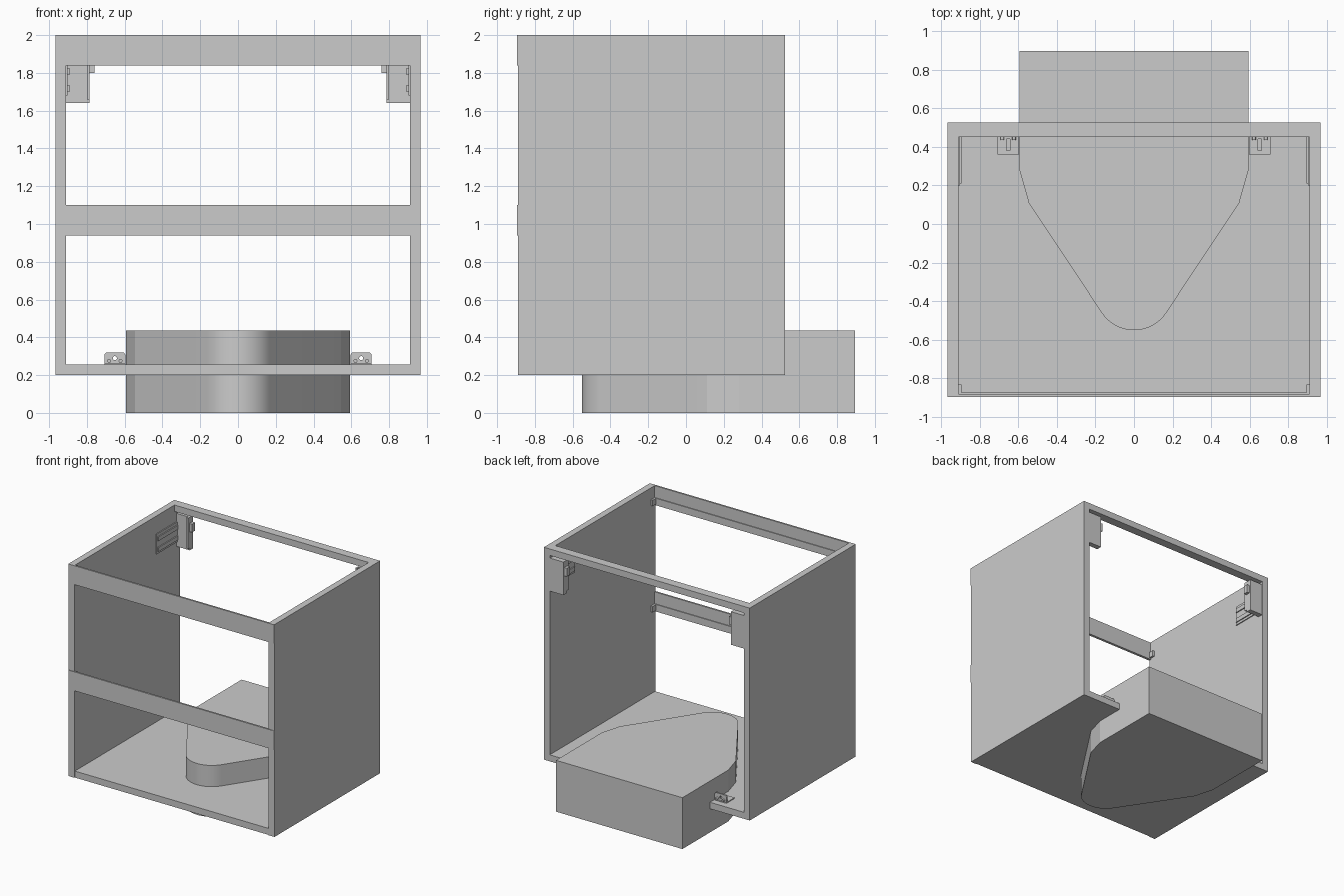
import bpy, bmesh, math

if "Cube" in bpy.data.objects:
    bpy.data.objects.remove(bpy.data.objects["Cube"])


def box(name, x, y, z):
    """Box from (min, max) ranges."""
    bm = bmesh.new()
    bmesh.ops.create_cube(bm, size=1)
    for v in bm.verts:
        v.co = [r[0] + (c + 0.5) * (r[1] - r[0]) for c, r in zip(v.co, (x, y, z))]
    return finish(name, bm)


def finish(name, bm):
    bmesh.ops.recalc_face_normals(bm, faces=bm.faces)
    me = bpy.data.meshes.new(name)
    bm.to_mesh(me)
    bm.free()
    ob = bpy.data.objects.new(name, me)
    bpy.context.collection.objects.link(ob)
    return ob


def prism(name, pts, depth):
    """Closed 3D outline extruded along a vector."""
    bm = bmesh.new()
    f = bm.faces.new([bm.verts.new(p) for p in pts])
    r = bmesh.ops.extrude_face_region(bm, geom=[f])
    bmesh.ops.translate(bm, vec=depth, verts=[g for g in r["geom"] if isinstance(g, bmesh.types.BMVert)])
    return finish(name, bm)


def disc(name, x, y, z, r, depth):
    """Cylinder along y."""
    n = 20
    pts = [(x + r * math.cos(2 * math.pi * i / n), y, z + r * math.sin(2 * math.pi * i / n)) for i in range(n)]
    return prism(name, pts, (0, depth, 0))


def cut(ob, cutter):
    m = ob.modifiers.new("cut", "BOOLEAN")
    m.operation = "DIFFERENCE"
    m.object = cutter
    m.solver = "EXACT"
    bpy.context.view_layer.objects.active = ob
    bpy.ops.object.modifier_apply(modifier=m.name)
    bpy.data.objects.remove(cutter)


def mx(s, a, b):
    return (min(s * a, s * b), max(s * a, s * b))


# Carcass: floor and flat rear rail between the sides
box("floor_panel", (-0.91, 0.91), (-0.885, 0.525), (0.2, 0.255))
box("rear_top_rail", (-0.91, 0.91), (0.45, 0.525), (1.945, 2.0))

# Front rails with a stepped lower lip and end tabs
for label, z0, z1 in (("top", 1.84, 2.0), ("middle", 0.94, 1.1)):
    prof = [(-0.895, z0), (-0.873, z0), (-0.873, z0 + 0.06), (-0.88, z0 + 0.06), (-0.88, z1), (-0.895, z1)]
    prism(label + "_front_rail", [(-0.965, y, z) for y, z in prof], (1.93, 0, 0))
    for s in (-1, 1):
        box(label + "_rail_tab", mx(s, 0.893, 0.911), (-0.88, -0.83), (z0 + 0.01, z0 + 0.06))

# Wedge-shaped block passing through the floor
a = math.radians(33.5)
half = [(0.593, 0.895), (0.593, 0.28), (0.545, 0.11)]
arc = [-a - (math.pi - 2 * a) * i / 24 for i in range(25)]
outline = half + [(0.2 * math.cos(t), -0.35 + 0.2 * math.sin(t)) for t in arc]
outline += [(-x, y) for x, y in reversed(half)]
block = prism("wedge_block", [(x, y, 0) for x, y in outline], (0, 0, 0.435))
bpy.context.view_layer.objects.active = block
block.select_set(True)
bpy.ops.object.shade_smooth_by_angle(angle=math.radians(10))

for s in (-1, 1):
    box("side_panel", mx(s, 0.91, 0.965), (-0.89, 0.525), (0.2, 2.0))

    # Wall hanger: rear housing, hook tab and ribbed plate on the side
    box("hanger_housing", mx(s, 0.785, 0.91), (0.475, 0.52), (1.64, 1.92))
    box("hanger_cheek", mx(s, 0.785, 0.80), (0.45, 0.475), (1.66, 1.92))
    box("hanger_tab", mx(s, 0.76, 0.79), (0.47, 0.51), (1.80, 1.87))
    box("hanger_side_plate", mx(s, 0.902, 0.911), (0.2, 0.48), (1.68, 1.85))
    for z in (1.70, 1.79):
        box("hanger_rib", mx(s, 0.893, 0.905), (0.21, 0.48), (z, z + 0.035))

    # Floor clip: slotted foot, upright with a hole, two studs
    foot = box("clip_foot", mx(s, 0.595, 0.708), (0.36, 0.47), (0.253, 0.263))
    cut(foot, box("slot_cutter", mx(s, 0.643, 0.661), (0.38, 0.44), (0.2, 0.3)))
    c = s * 0.652
    prof = [(-0.057, 0.255), (0.056, 0.255), (0.056, 0.308), (0.046, 0.32), (-0.046, 0.32), (-0.057, 0.308)]
    upright = prism("clip_upright", [(c + s * x, 0.455, z) for x, z in prof], (0, 0.012, 0))
    cut(upright, disc("hole_cutter", c, 0.4, 0.29, 0.011, 0.2))
    for dx in (-0.03, 0.03):
        disc("clip_stud", c + dx, 0.436, 0.275, 0.01, 0.05)
